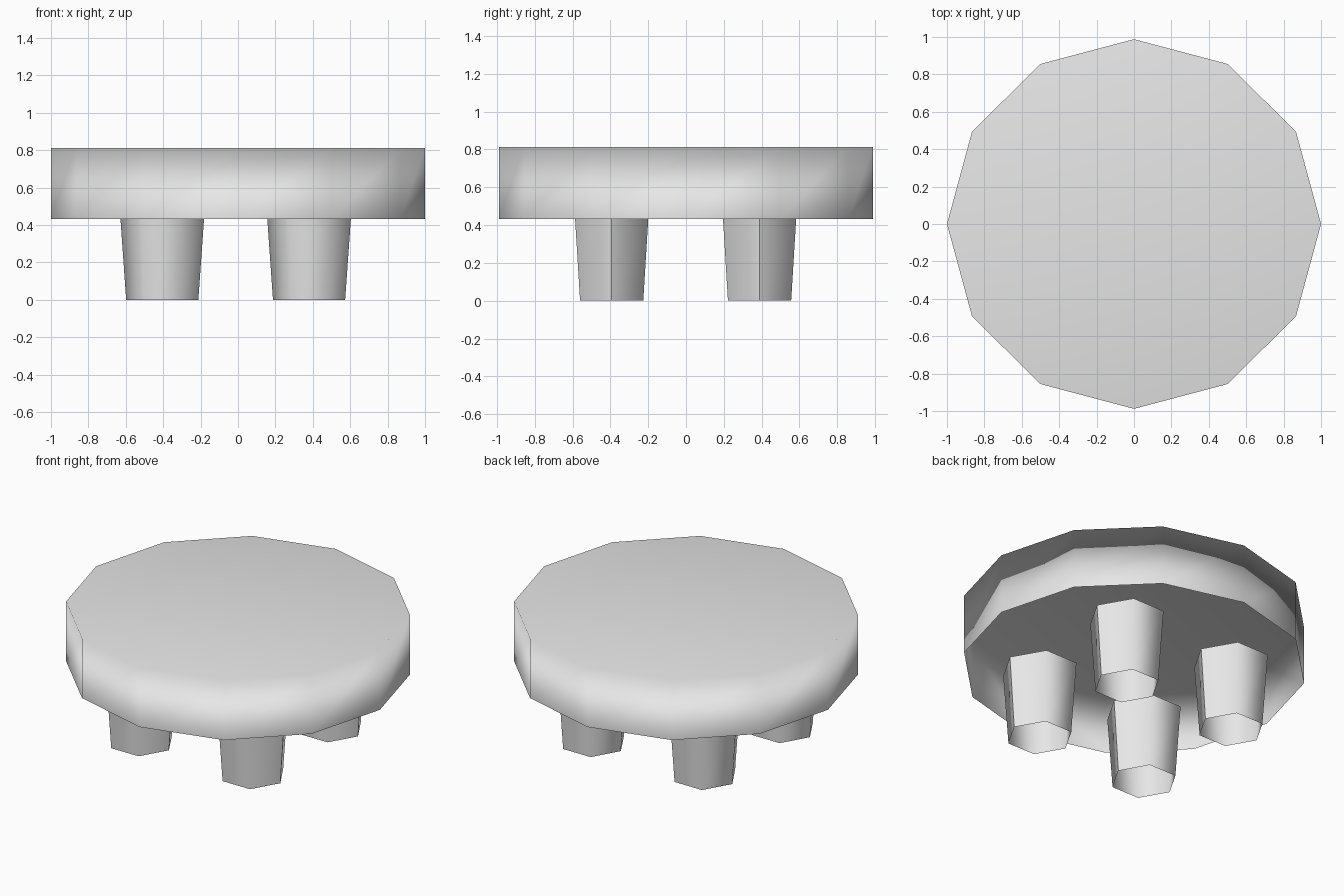
import bpy
import bmesh
from math import cos, sin, pi

if "Cube" in bpy.data.objects:
    bpy.data.objects.remove(bpy.data.objects["Cube"])

grey = bpy.data.materials.new("plain_grey")
grey.diffuse_color = (0.8, 0.8, 0.8, 1.0)
grey.use_nodes = True
grey.node_tree.nodes["Principled BSDF"].inputs["Base Color"].default_value = grey.diffuse_color


def ring(bm, sides, rx, ry, z):
    """Regular ring of vertices with a corner on +x."""
    return [bm.verts.new((rx * cos(2 * pi * i / sides),
                          ry * sin(2 * pi * i / sides), z)) for i in range(sides)]


def shell(name, sides, bottom, top, location=(0, 0, 0), cap=False, seam=False):
    """Thin open-bottomed tube between two (rx, ry, z) rings, optionally capped."""
    bm = bmesh.new()
    low, high = ring(bm, sides, *bottom), ring(bm, sides, *top)
    for i in range(sides):
        j = (i + 1) % sides
        bm.faces.new((low[i], low[j], high[j], high[i]))
    if cap:
        bm.faces.new(high)
    for f in bm.faces:
        f.smooth = True
    if seam:
        bm.edges.get((low[0], high[0])).smooth = False
    mesh = bpy.data.meshes.new(name)
    bm.to_mesh(mesh)
    bm.free()
    mesh.materials.append(grey)
    obj = bpy.data.objects.new(name, mesh)
    obj.location = location
    bpy.context.collection.objects.link(obj)
    return obj


# Twelve-sided top: flat cap with a skirt, hollow underneath
table_top = shell("table_top", 12, (1.0, 0.988, 0.432), (1.0, 0.988, 0.812), cap=True)
weighted = table_top.modifiers.new("cap_weighted_shading", "WEIGHTED_NORMAL")
weighted.mode = "FACE_AREA"

# Four hollow six-sided legs, tapering towards the floor
for side, x in (("left", -0.405), ("right", 0.38)):
    for end, y in (("front", -0.393), ("back", 0.389)):
        shell(f"{end}_{side}_leg", 6, (0.193, 0.193, 0.0), (0.225, 0.225, 0.455),
              (x, y, 0), seam=True)
